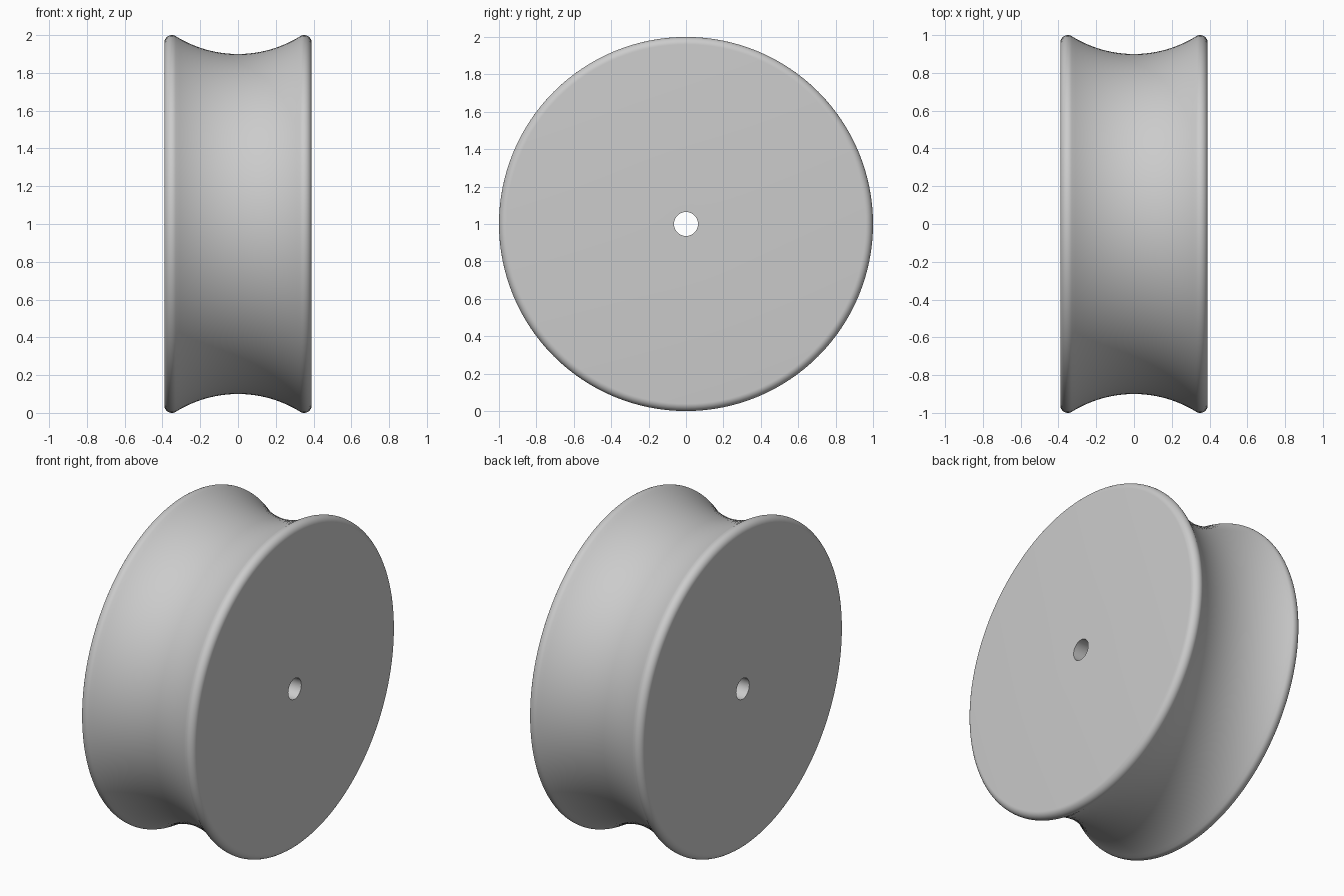
import bpy, bmesh
from math import sin, cos, pi, atan2, hypot, radians
from mathutils import Matrix, Vector

if "Cube" in bpy.data.objects:
    bpy.data.objects.remove(bpy.data.objects["Cube"], do_unlink=True)

HALF_WIDTH, RADIUS, FILLET = 0.39, 1.0, 0.04
WAIST, BORE, STEPS = 0.9, 0.064, 128

grey = bpy.data.materials.new("light grey")
grey.use_nodes = True
colour = (0.6, 0.6, 0.6, 1)
grey.diffuse_color = colour
grey.node_tree.nodes["Principled BSDF"].inputs["Base Color"].default_value = colour


def arc(cx, cr, r, start, end, n):
    """Points (x, radius) along a circular arc."""
    angles = [start + (end - start) * i / n for i in range(n + 1)]
    return [(cx + r * cos(a), cr + r * sin(a)) for a in angles]


# Half profile: bore edge, flat side, rounded rim, then tangent groove
rim_x, rim_r = HALF_WIDTH - FILLET, RADIUS - FILLET
drop = rim_r - WAIST
groove = (rim_x**2 + drop**2 - FILLET**2) / (2 * (drop + FILLET))
groove_r = WAIST + groove
tangent = atan2(groove_r - rim_r, -rim_x)
half = [(HALF_WIDTH, BORE)]
half += arc(rim_x, rim_r, FILLET, 0, tangent, 12)
half += arc(0, groove_r, groove, tangent - pi, -pi / 2, 16)[1:]

# Mirror the half profile and close it along the bore
profile = half + [(-x, r) for x, r in reversed(half[:-1])]

# Revolve around the axle (x axis)
bm = bmesh.new()
verts = [bm.verts.new((x, 0, r)) for x, r in profile]
edges = [bm.edges.new((verts[i - 1], v)) for i, v in enumerate(verts)]
bmesh.ops.spin(bm, geom=verts + edges, cent=(0, 0, 0), axis=(1, 0, 0),
               angle=2 * pi, steps=STEPS, use_merge=True)
bmesh.ops.remove_doubles(bm, verts=bm.verts, dist=0.0001)
bmesh.ops.recalc_face_normals(bm, faces=bm.faces)
mesh = bpy.data.meshes.new("grooved_wheel")
bm.to_mesh(mesh)
bm.free()

wheel = bpy.data.objects.new("grooved_wheel", mesh)
bpy.context.collection.objects.link(wheel)
wheel.location.z = RADIUS
mesh.materials.append(grey)

# Smooth the curved surfaces, keep the bore edges sharp
bpy.ops.object.select_all(action="DESELECT")
wheel.select_set(True)
bpy.context.view_layer.objects.active = wheel
bpy.ops.object.shade_smooth_by_angle(angle=radians(30))
